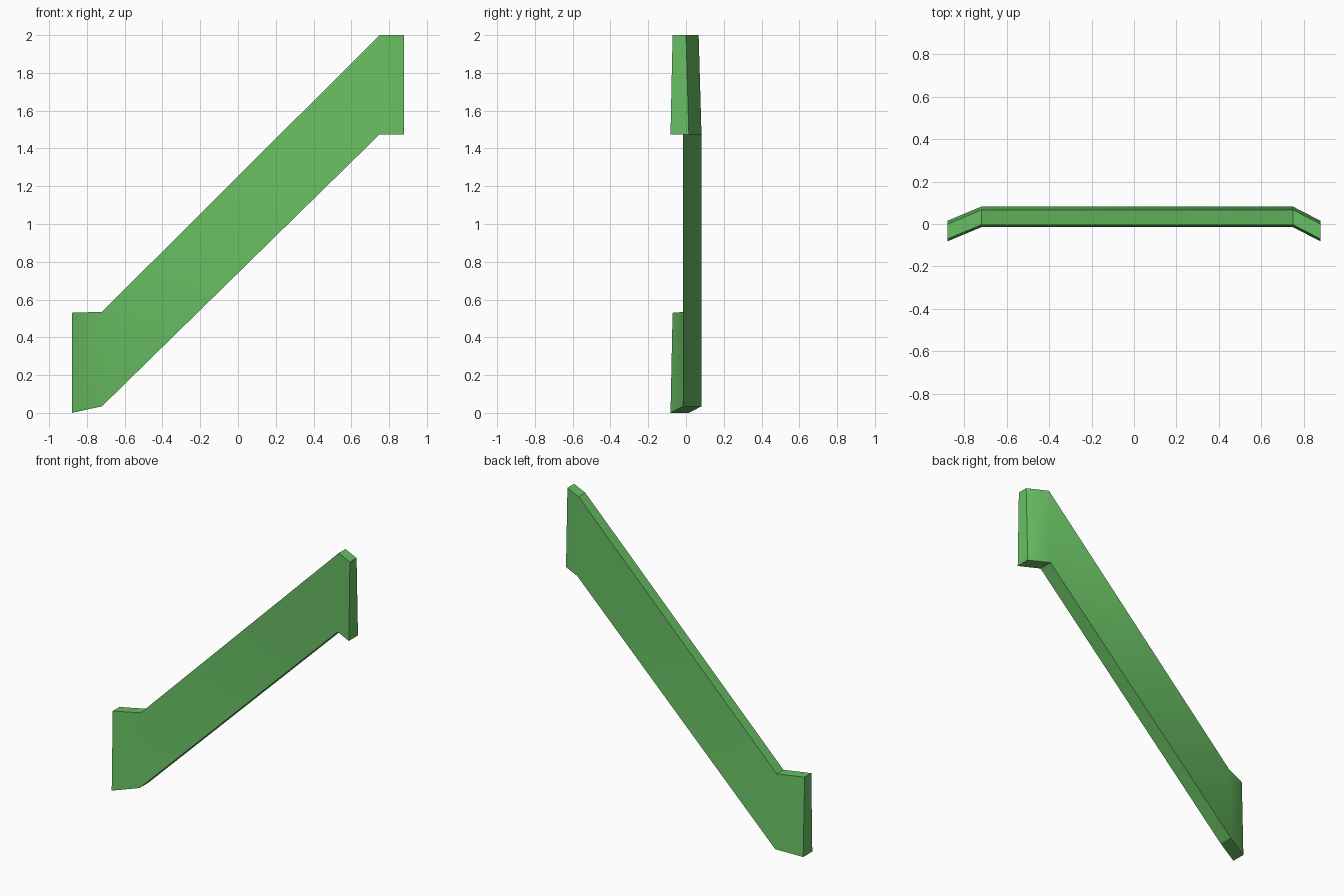
import bpy, bmesh, math

cube = bpy.data.objects.get("Cube")
if cube:
    bpy.data.objects.remove(cube, do_unlink=True)

# One flat green
green = bpy.data.materials.new("leaf_green")
green.use_nodes = True
colour = (0.14, 0.52, 0.125, 1)
green.diffuse_color = colour
green.node_tree.nodes["Principled BSDF"].inputs["Base Color"].default_value = colour

# Cross-sections along the rail: x, bottom z, top z, y shift of the bent ends
STATIONS = [(-0.88, 0.0, 0.53, -0.067), (-0.72, 0.035, 0.535, 0),
            (0.75, 1.475, 2.0, 0), (0.88, 1.475, 2.0, -0.067)]
FRONT_LOW, FRONT_TOP, BACK_TOP, BACK_LOW = -0.015, -0.004, 0.067, 0.082

bm = bmesh.new()
rings = []
for x, low, top, shift in STATIONS:
    corners = [(FRONT_LOW, low), (FRONT_TOP, top), (BACK_TOP, top), (BACK_LOW, low)]
    rings.append([bm.verts.new((x, y + shift, z)) for y, z in corners])

# Skin between neighbouring sections, then the two end caps
for a, b in zip(rings, rings[1:]):
    for i in range(4):
        j = (i + 1) % 4
        bm.faces.new((a[i], a[j], b[j], b[i]))
bm.faces.new(rings[0])
bm.faces.new(rings[-1])
bmesh.ops.recalc_face_normals(bm, faces=bm.faces)

mesh = bpy.data.meshes.new("sloped_rail")
bm.to_mesh(mesh)
bm.free()
mesh.materials.append(green)
rail = bpy.data.objects.new("sloped_rail", mesh)
bpy.context.collection.objects.link(rail)

# Soft bends on the broad sides, crisp edges elsewhere
bpy.ops.object.select_all(action="DESELECT")
rail.select_set(True)
bpy.context.view_layer.objects.active = rail
bpy.ops.object.shade_smooth_by_angle(angle=math.radians(30))
